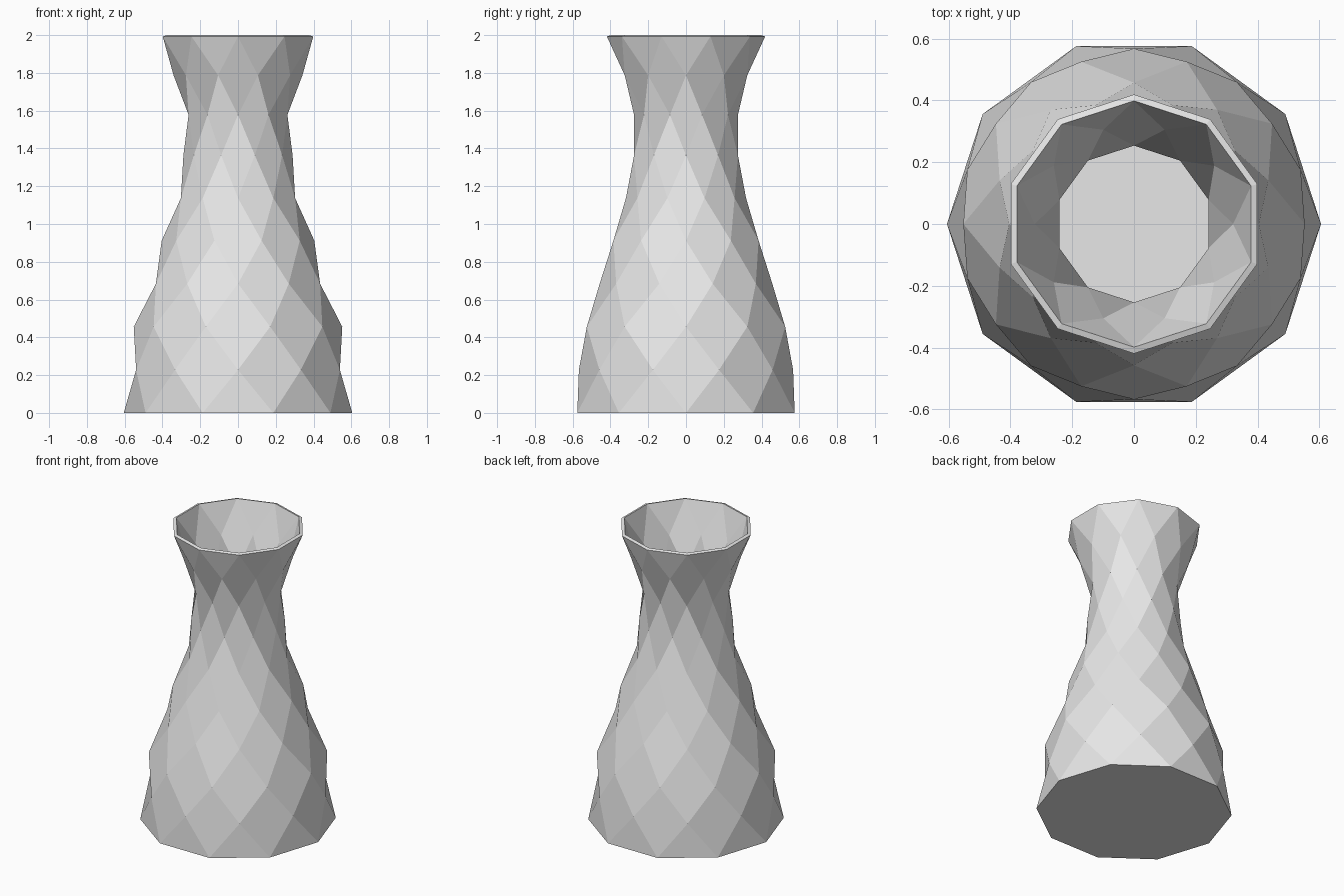
import bpy
import bmesh
import math

if "Cube" in bpy.data.objects:
    bpy.data.objects.remove(bpy.data.objects["Cube"])

SIDES = 10
# (height, radius) of each ring; every other ring is turned half a step
RINGS = [(0, .605), (.228, .567), (.456, .552), (.684, .457), (.912, .404),
         (1.137, .318), (1.364, .289), (1.578, .275), (1.787, .341), (1.993, .419)]

mat = bpy.data.materials.new("light grey")
mat.diffuse_color = (0.8, 0.8, 0.8, 1)
mat.use_nodes = True
mat.node_tree.nodes["Principled BSDF"].inputs["Base Color"].default_value = mat.diffuse_color

# Rings of vertices
bm = bmesh.new()
rings = []
for k, (z, r) in enumerate(RINGS):
    turn = 0.5 * (k % 2)
    angles = [(i + turn) * math.tau / SIDES for i in range(SIDES)]
    rings.append([bm.verts.new((r * math.cos(a), r * math.sin(a), z)) for a in angles])

# Diamond facets centred on each ring edge, half diamonds at base and rim
last = len(rings) - 1
for k, ring in enumerate(rings):
    for i in range(SIDES):
        j = (i + 1) % SIDES
        tip = j if k % 2 else i
        face = [ring[i]]
        if k > 0:
            face.append(rings[k - 1][tip])
        face.append(ring[j])
        if k < last:
            face.append(rings[k + 1][tip])
        bm.faces.new(face)

# Closed base
bm.faces.new(rings[0][::-1])
bm.normal_update()

mesh = bpy.data.meshes.new("vase")
bm.to_mesh(mesh)
bm.free()
mesh.materials.append(mat)
vase = bpy.data.objects.new("vase", mesh)
bpy.context.collection.objects.link(vase)

# Wall thickness, inwards
wall = vase.modifiers.new("wall", 'SOLIDIFY')
wall.thickness = 0.021
wall.offset = -1
wall.use_even_offset = True
